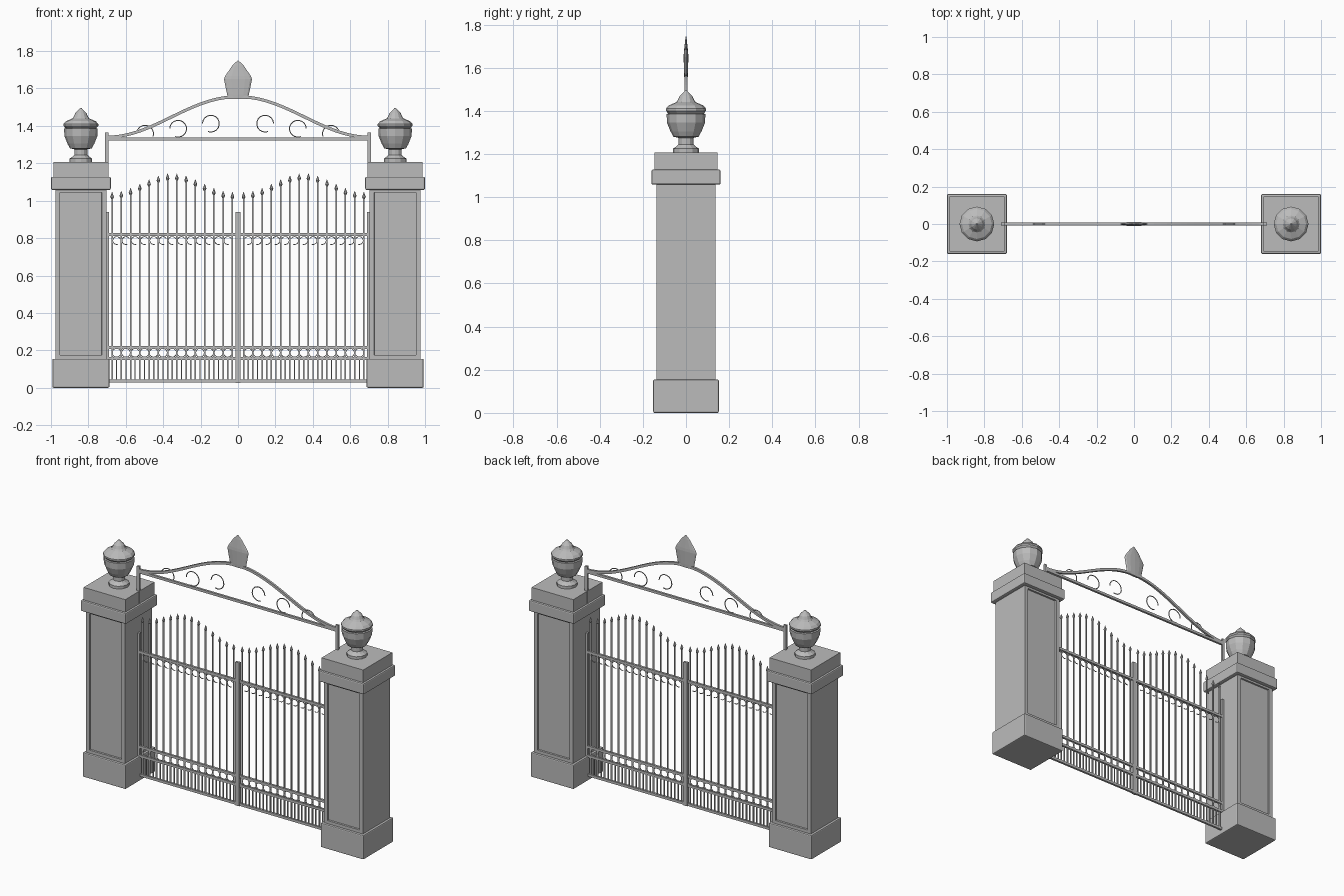
import bpy, bmesh, math
from mathutils import Vector, Matrix

if "Cube" in bpy.data.objects:
    bpy.data.objects.remove(bpy.data.objects["Cube"])

grey = bpy.data.materials.new("plain grey")
grey.use_nodes = True
grey.diffuse_color = (0.5, 0.5, 0.5, 1)
grey.node_tree.nodes["Principled BSDF"].inputs["Base Color"].default_value = (0.5, 0.5, 0.5, 1)


def finish(name, bm, bevel=0):
    bmesh.ops.recalc_face_normals(bm, faces=bm.faces)
    mesh = bpy.data.meshes.new(name)
    bm.to_mesh(mesh)
    bm.free()
    mesh.materials.append(grey)
    obj = bpy.data.objects.new(name, mesh)
    bpy.context.collection.objects.link(obj)
    if bevel:
        mod = obj.modifiers.new("soft edges", "BEVEL")
        mod.width = bevel
        mod.segments = 2
    return obj


def box(bm, x, half_x, half_y, low, high):
    m = Matrix.Translation((x, 0, (low + high) / 2))
    m = m @ Matrix.Diagonal((2 * half_x, 2 * half_y, high - low, 1))
    return bmesh.ops.create_cube(bm, size=1, matrix=m)["verts"]


def lathe(bm, profile, x=0, sides=12, squash=1):
    rings = []
    for r, z in profile:
        rings.append([bm.verts.new((x + r * math.cos(math.tau * i / sides),
                                    squash * r * math.sin(math.tau * i / sides), z))
                      for i in range(sides)])
    for a, b in zip(rings, rings[1:]):
        for i in range(sides):
            j = (i + 1) % sides
            bm.faces.new((a[i], a[j], b[j], b[i]))
    bm.faces.new(rings[0])
    bm.faces.new(rings[-1])


def rail(bm, path, half_wide, half_deep, sides=4):
    """Sweep a section along a path of (x, z) points."""
    pts = [Vector((x, 0, z)) for x, z in path]
    rings = []
    for i, p in enumerate(pts):
        t = (pts[min(i + 1, len(pts) - 1)] - pts[max(i - 1, 0)]).normalized()
        n = Vector((-t.z, 0, t.x))
        ring = []
        for k in range(sides):
            a = math.tau * (k + 0.5) / sides
            s = math.sqrt(2) if sides == 4 else 1
            ring.append(bm.verts.new(p + n * (s * half_wide * math.cos(a))
                                     + Vector((0, s * half_deep * math.sin(a), 0))))
        rings.append(ring)
    for a, b in zip(rings, rings[1:]):
        for k in range(sides):
            j = (k + 1) % sides
            bm.faces.new((a[k], a[j], b[j], b[k]))
    bm.faces.new(rings[0])
    bm.faces.new(rings[-1])


def arc(cx, cz, r, start, end, steps=14):
    angles = [math.radians(start + (end - start) * i / steps) for i in range(steps + 1)]
    return [(cx + r * math.cos(a), cz + r * math.sin(a)) for a in angles]


def flip(path, side):
    return [(side * x, z) for x, z in path]


URN = [(.06, 1.205), (.06, 1.225), (.045, 1.235), (.035, 1.245), (.035, 1.275), (.058, 1.28),
       (.072, 1.305), (.088, 1.345), (.09, 1.385), (.082, 1.388), (.093, 1.4), (.093, 1.41),
       (.08, 1.425), (.045, 1.44), (.038, 1.45), (.03, 1.468), (.004, 1.495)]
PILLAR_X = 0.84

for side, word in ((-1, "right"), (1, "left")):
    x = side * PILLAR_X

    # Stone pillar
    bm = bmesh.new()
    box(bm, x, .152, .152, 0, .155)
    finish(word + "_pillar_base", bm, .006)

    bm = bmesh.new()
    box(bm, x, .137, .137, .15, 1.07)
    bm.normal_update()
    panels = [f for f in bm.faces if abs(f.normal.y) > .9]
    bmesh.ops.inset_individual(bm, faces=panels, thickness=.035)
    bmesh.ops.inset_individual(bm, faces=panels, thickness=.002, depth=-.01)
    finish(word + "_pillar_shaft", bm)

    bm = bmesh.new()
    box(bm, x, .16, .16, 1.058, 1.128)
    finish(word + "_pillar_collar", bm, .007)

    bm = bmesh.new()
    box(bm, x, .147, .147, 1.12, 1.208)
    finish(word + "_pillar_cap", bm)

    bm = bmesh.new()
    lathe(bm, URN, x)
    finish(word + "_urn", bm)

    # Arch scrolls
    bm = bmesh.new()
    for cx, cz, end in ((-.497, 1.358, -20), (-.32, 1.385, -110), (-.145, 1.412, -110)):
        rail(bm, flip(arc(cx, cz, .045, 180, end), -side), .003, .003, 6)
    finish(word + "_arch_scrolls", bm)

    # Gate leaf: spear-topped pickets and short bars between them
    pickets, tips, hooks, rings = (bmesh.new() for _ in range(4))
    gap = .0495
    for i in range(14):
        px = .03 + gap * i
        top = 1.04 + .05 * (1 - math.cos(math.tau * i / 13))
        box(pickets, side * px, .004, .004, .03, top - .025)
        lathe(tips, [(.004, top - .032), (.01, top - .02), (.001, top + .006)], side * px, 6)
        if i < 13:
            mid = px + gap / 2
            box(pickets, side * mid, .003, .003, .03, .16)
            rail(hooks, flip(arc(mid, .787, .021, 150, -110), side), .0025, .0025, 6)
            rail(rings, flip(arc(mid, .187, .0235, 0, 360, 12), side), .0025, .0025, 6)
    finish(word + "_gate_pickets", pickets)
    finish(word + "_gate_spear_tips", tips)
    finish(word + "_gate_hooks", hooks)
    finish(word + "_gate_rings", rings)

    # Gate leaf rails and hinge stile
    bm = bmesh.new()
    for z in (.036, .157, .215, .82):
        box(bm, side * .35, .35, .007, z - .008, z + .008)
    box(bm, side * .697, .008, .007, .03, .94)
    finish(word + "_gate_frame", bm)

# Meeting stile
bm = bmesh.new()
box(bm, 0, .014, .008, .025, .94)
finish("gate_meeting_stile", bm)

# Overhead arch
bm = bmesh.new()
box(bm, 0, .7, .007, 1.322, 1.338)
for side in (-1, 1):
    box(bm, side * .701, .009, .007, 1.12, 1.365)
finish("arch_frame", bm)

bm = bmesh.new()
curve = [(x / 20 * .7, 1.448 + .108 * math.cos(math.pi * abs(x / 20) ** 1.02))
         for x in range(-20, 21)]
rail(bm, curve, .008, .007)
finish("arch_top_rail", bm)

# Flattened bud ornament
bm = bmesh.new()
lathe(bm, [(.05, 1.545), (.058, 1.567), (.075, 1.65), (.068, 1.668), (.03, 1.723), (.002, 1.75)],
      0, 12, .15)
finish("arch_bud", bm)
